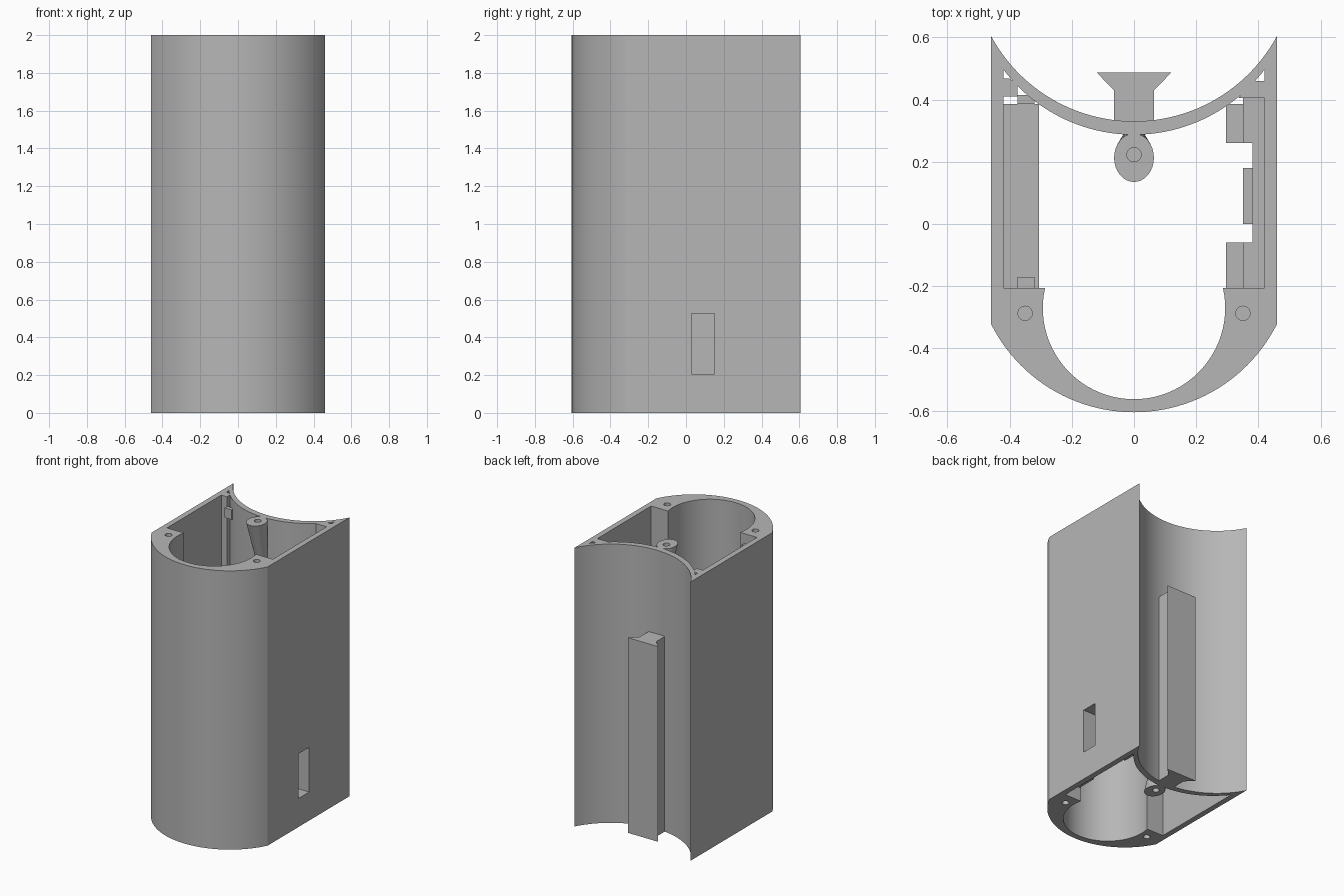
import bpy, bmesh
from math import sin, cos, pi, atan2

cube = bpy.data.objects.get("Cube")
if cube:
    bpy.data.objects.remove(cube, do_unlink=True)

grey = bpy.data.materials.new("plain grey")
grey.use_nodes = True
grey.diffuse_color = (0.47, 0.47, 0.47, 1)
grey.node_tree.nodes["Principled BSDF"].inputs["Base Color"].default_value = (0.47, 0.47, 0.47, 1)


def arc(cy, r, start, end, steps=48, rx=None):
    """Points on an arc centred on x = 0 between two angles."""
    angles = [start + (end - start) * i / steps for i in range(steps + 1)]
    return [((rx or r) * cos(a), cy + r * sin(a)) for a in angles]


def loft(name, lower, upper, z0, z1):
    """Solid between two outlines with equal point counts."""
    bm = bmesh.new()
    a = [bm.verts.new((x, y, z0)) for x, y in lower]
    b = [bm.verts.new((x, y, z1)) for x, y in upper]
    bm.faces.new(a)
    bm.faces.new(b)
    for i in range(len(a)):
        j = (i + 1) % len(a)
        bm.faces.new((a[i], a[j], b[j], b[i]))
    bmesh.ops.recalc_face_normals(bm, faces=bm.faces)
    mesh = bpy.data.meshes.new(name)
    bm.to_mesh(mesh)
    bm.free()
    mesh.materials.append(grey)
    ob = bpy.data.objects.new(name, mesh)
    bpy.context.collection.objects.link(ob)
    return ob


def prism(name, outline, z0, z1):
    return loft(name, outline, outline, z0, z1)


def box(name, x0, x1, y0, y1, z0, z1):
    return prism(name, [(x0, y0), (x1, y0), (x1, y1), (x0, y1)], z0, z1)


def hole(x, y, z0, z1, r=0.023):
    pts = [(x + r * cos(2 * pi * i / 20), y + r * sin(2 * pi * i / 20)) for i in range(20)]
    return prism("hole_cutter", pts, z0, z1)


def cut(target, *cutters):
    bpy.context.view_layer.objects.active = target
    for c in cutters:
        c.hide_render = True
        mod = target.modifiers.new("cut", 'BOOLEAN')
        mod.operation = 'DIFFERENCE'
        mod.solver = 'EXACT'
        mod.object = c
        bpy.ops.object.modifier_apply(modifier=mod.name)
        bpy.data.objects.remove(c, do_unlink=True)


def span(cy, x, y):
    """Angle of a point seen from an arc centre."""
    return atan2(y - cy, x)


H, W, IN = 2.0, 0.46, 0.42

# Outer shell: rounded front, flat sides, hollow back
f = span(-0.091, W, -0.32)
b = span(0.852, W, 0.605)
outer = arc(-0.091, 0.514, -pi - f, f) + arc(0.852, 0.522, b, -pi - b)
shell = prism("shell", outer, 0, H)

# Main cavity: round bore in front, rectangular bay behind
f = span(-0.27, 0.286, -0.205)
b = span(0.812, IN, 0.497)
inner = (arc(-0.27, 0.293, -pi - f, f) + [(IN, -0.205)]
         + arc(0.812, 0.525, b, -pi - b) + [(-IN, -0.205)])
cavity = prism("cavity_cutter", inner, -0.1, H + 0.1)


def window():
    return box("window_cutter", 0.3, 0.6, 0.03, 0.15, 0.205, 0.525)


cutters = [cavity, window()]
for x in (-0.35, 0.35):
    cutters += [hole(x, -0.287, H - 0.3, H + 0.1), hole(x, -0.287, -0.1, 0.3)]
cut(shell, *cutters)

# Oval screw bosses, tapering into the back wall at both ends
oval = arc(0.213, 0.078, 0, 2 * pi * 31 / 32, 31, rx=0.064)
tip = arc(0.31, 0.018, 0, 2 * pi * 31 / 32, 31)
top_boss = loft("top_boss", tip, oval, 1.5, H)
cut(top_boss, hole(0, 0.223, H - 0.15, H + 0.1))
bottom_boss = loft("bottom_boss", oval, tip, 0, 0.5)
cut(bottom_boss, hole(0, 0.223, -0.1, 0.15))

# Flared mounting rail on the back
half = [(0.065, 0.31), (0.065, 0.43), (0.12, 0.487)]
rail = half + [(-x, y) for x, y in reversed(half)]
prism("mounting_rail", rail, 0, 1.4)

# Corner fills behind the bay, leaving small triangular gaps
prism("right_corner_fill", [(-0.425, 0.41), (-0.375, 0.41), (-0.375, 0.45),
                            (-0.40, 0.467), (-0.425, 0.467)], 0.3, H)
prism("left_corner_fill", [(0.335, 0.405), (0.425, 0.405), (0.425, 0.46),
                           (0.385, 0.46)], 0.3, H)

# Clips and shelf on the plain side
box("front_clip", -0.375, -0.32, -0.21, -0.17, 1.86, 1.93)
box("back_clip", -0.375, -0.32, 0.385, 0.415, 1.86, 1.93)
box("side_shelf", -0.425, -0.305, -0.21, 0.385, 0.97, 1.03)

# Board mount around the side window
plate = box("window_plate", 0.38, 0.425, -0.205, 0.405, 0.1, 0.65)
frame = box("window_frame", 0.35, 0.385, 0.0, 0.18, 0.17, 0.56)
for part in (plate, frame):
    cut(part, window())
for name, y0, y1 in (("front", -0.205, -0.06), ("back", 0.26, 0.405)):
    box(name + "_mount_block", 0.35, 0.385, y0, y1, 0.1, 0.65)
    box(name + "_mount_lip", 0.295, 0.35, y0, min(y1, 0.385), 0.1, 0.6)

# Smooth the curved walls, keep the edges sharp
for ob in bpy.context.view_layer.objects:
    ob.select_set(ob.type == 'MESH')
bpy.context.view_layer.objects.active = shell
bpy.ops.object.shade_smooth_by_angle(angle=0.4)
